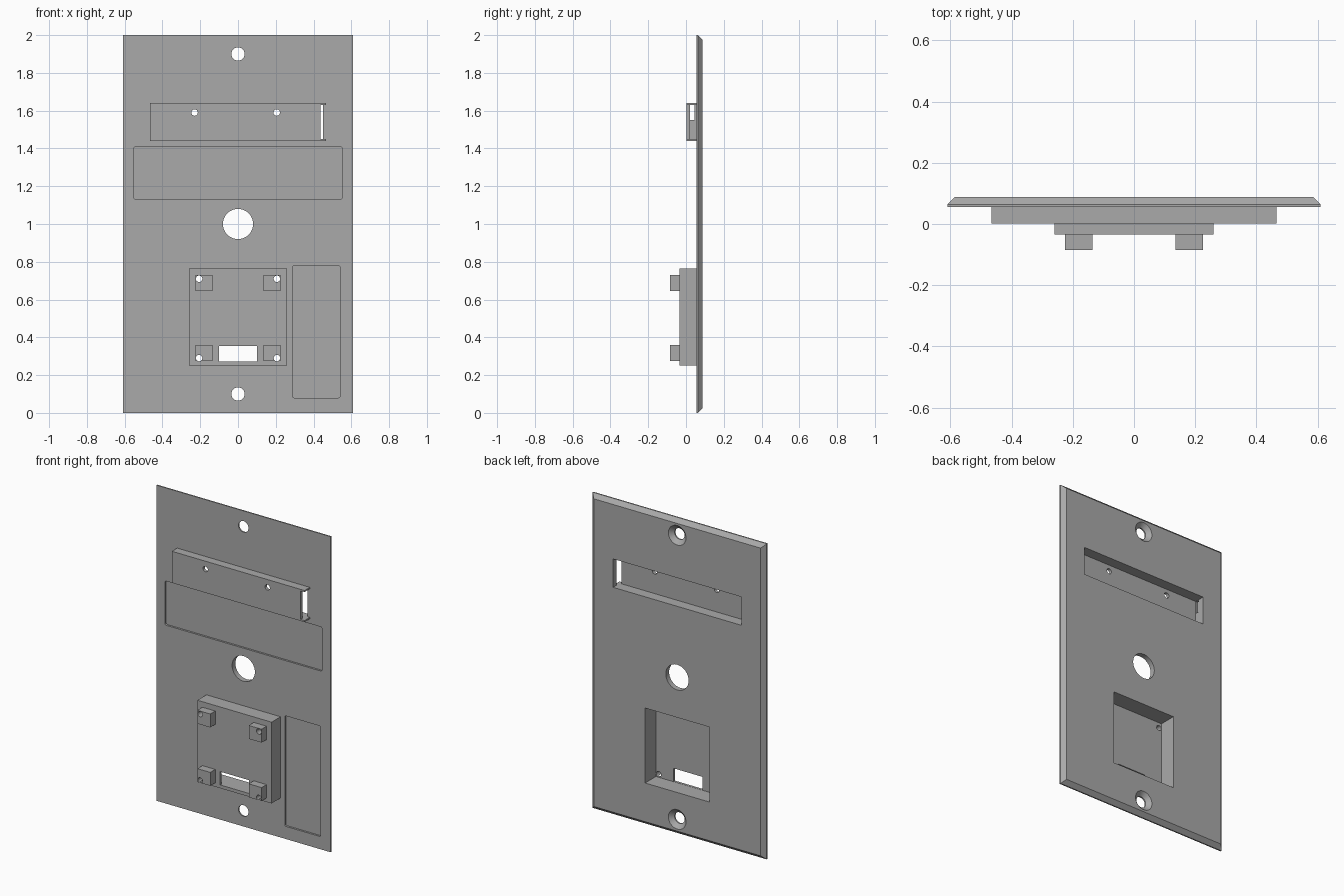
import bpy, bmesh, math
from mathutils import Matrix

default = bpy.data.objects.get("Cube")
if default:
    bpy.data.objects.remove(default, do_unlink=True)

grey = bpy.data.materials.new("plain grey")
grey.use_nodes = True
COLOUR = (0.4, 0.4, 0.4, 1)
grey.diffuse_color = COLOUR
grey.node_tree.nodes["Principled BSDF"].inputs["Base Color"].default_value = COLOUR


def finish(bm, name):
    mesh = bpy.data.meshes.new(name)
    bmesh.ops.recalc_face_normals(bm, faces=bm.faces)
    bm.to_mesh(mesh)
    bm.free()
    mesh.materials.append(grey)
    obj = bpy.data.objects.new(name, mesh)
    bpy.context.collection.objects.link(obj)
    return obj


def box(name, x, y, z, radius=0):
    """Box from (min, max) pairs, optionally rounding the edges along y."""
    bm = bmesh.new()
    bmesh.ops.create_cube(bm, size=1)
    for v in bm.verts:
        for i, (low, high) in enumerate((x, y, z)):
            v.co[i] = low if v.co[i] < 0 else high
    if radius:
        edges = [e for e in bm.edges
                 if abs(e.verts[0].co.y - e.verts[1].co.y) > 0.001]
        bmesh.ops.bevel(bm, geom=edges, offset=radius, segments=4,
                        profile=0.5, affect='EDGES')
    return finish(bm, name)


def hole(x, z, y, r_front, r_back=None):
    """Round cutter along y, conical when the two radii differ."""
    bm = bmesh.new()
    place = Matrix.Translation((x, sum(y) / 2, z)) @ Matrix.Rotation(-math.pi / 2, 4, 'X')
    bmesh.ops.create_cone(bm, cap_ends=True, segments=48, radius1=r_front,
                          radius2=r_back or r_front, depth=y[1] - y[0], matrix=place)
    return finish(bm, "hole_cutter")


def cut(obj, *cutters):
    bpy.context.view_layer.objects.active = obj
    for c in cutters:
        c.hide_render = True
        mod = obj.modifiers.new("cut", 'BOOLEAN')
        mod.operation, mod.solver, mod.object = 'DIFFERENCE', 'EXACT', c
        bpy.ops.object.modifier_apply(modifier=mod.name)
        bpy.data.objects.remove(c, do_unlink=True)


FRONT, EDGE, BACK = 0.055, 0.063, 0.088
HALF_W, BEVEL = 0.61, 0.025
SLOT_X, SLOT_Z = (-0.45, 0.45), (1.45, 1.63)
POCKET_X, POCKET_Z = (-0.225, 0.225), (0.27, 0.745)
PEG_ROWS = ((0.275, 0.36, 0.29), (0.645, 0.73, 0.71))
THROUGH = (-0.2, 0.2)

# Wall plate with its rear edges chamfered
plate = box("wall_plate", (-HALF_W, HALF_W), (FRONT, BACK), (0, 2))
bm = bmesh.new()
for y, inset in ((FRONT, 0), (EDGE, 0), (BACK, BEVEL)):
    ring = [bm.verts.new((sx * (HALF_W - inset), y, 1 + sz * (1 - inset)))
            for sx, sz in ((-1, -1), (1, -1), (1, 1), (-1, 1))]
    if y == FRONT:
        bm.faces.new(ring)
    else:
        for i in range(4):
            j = (i + 1) % 4
            bm.faces.new((last[i], last[j], ring[j], ring[i]))
    last = ring
bm.faces.new(last)
bmesh.ops.recalc_face_normals(bm, faces=bm.faces)
bm.to_mesh(plate.data)
bm.free()

# Openings, shallow front recesses and countersunk screw holes
cut(plate,
    box("slot_cutter", SLOT_X, THROUGH, SLOT_Z),
    box("pocket_cutter", POCKET_X, THROUGH, POCKET_Z),
    box("wide_recess", (-0.55, 0.55), (0, FRONT + 0.012), (1.13, 1.41), 0.008),
    box("tall_recess", (0.29, 0.54), (0, FRONT + 0.012), (0.08, 0.78), 0.008),
    hole(0, 1, THROUGH, 0.08))
for z in (0.1, 1.9):
    cut(plate, hole(0, z, THROUGH, 0.035),
        hole(0, z, (0.064, BACK + 0.001), 0.035, 0.063))

# Upper housing: a shallow tray, open at its left end
upper = box("upper_housing", (-0.465, 0.465), (0.002, FRONT), (1.44, 1.64))
cut(upper,
    box("tray_cutter", SLOT_X, (0.021, 0.2), SLOT_Z),
    box("end_cutter", (0.437, 0.6), THROUGH, SLOT_Z),
    box("notch_cutter", (-0.6, -0.4), (0.0215, 0.045), (1.55, 1.629)),
    hole(-0.23, 1.59, THROUGH, 0.017),
    hole(0.205, 1.59, THROUGH, 0.017))

# Lower housing: a deeper tray with a cable slot
lower = box("lower_housing", (-0.26, 0.26), (-0.035, FRONT), (0.25, 0.765))
cut(lower,
    box("tray_cutter", POCKET_X, (-0.02, 0.2), POCKET_Z),
    box("cable_slot", (-0.1, 0.1), THROUGH, (0.271, 0.355)))

# Four drilled mounting pegs
parts = [plate, upper, lower]
for side, label in ((-1, "right"), (1, "left")):
    for (low, high, hole_z), row in zip(PEG_ROWS, ("lower", "upper")):
        peg = box(f"{row}_{label}_peg", sorted((side * 0.135, side * 0.225)),
                  (-0.085, -0.035), (low, high))
        for part in (peg, lower):
            cut(part, hole(side * 0.206, hole_z, THROUGH, 0.017))
        parts.append(peg)

# Smooth round holes while keeping hard edges
bpy.ops.object.select_all(action='DESELECT')
for part in parts:
    part.select_set(True)
bpy.context.view_layer.objects.active = plate
bpy.ops.object.shade_smooth_by_angle(angle=math.radians(30))
